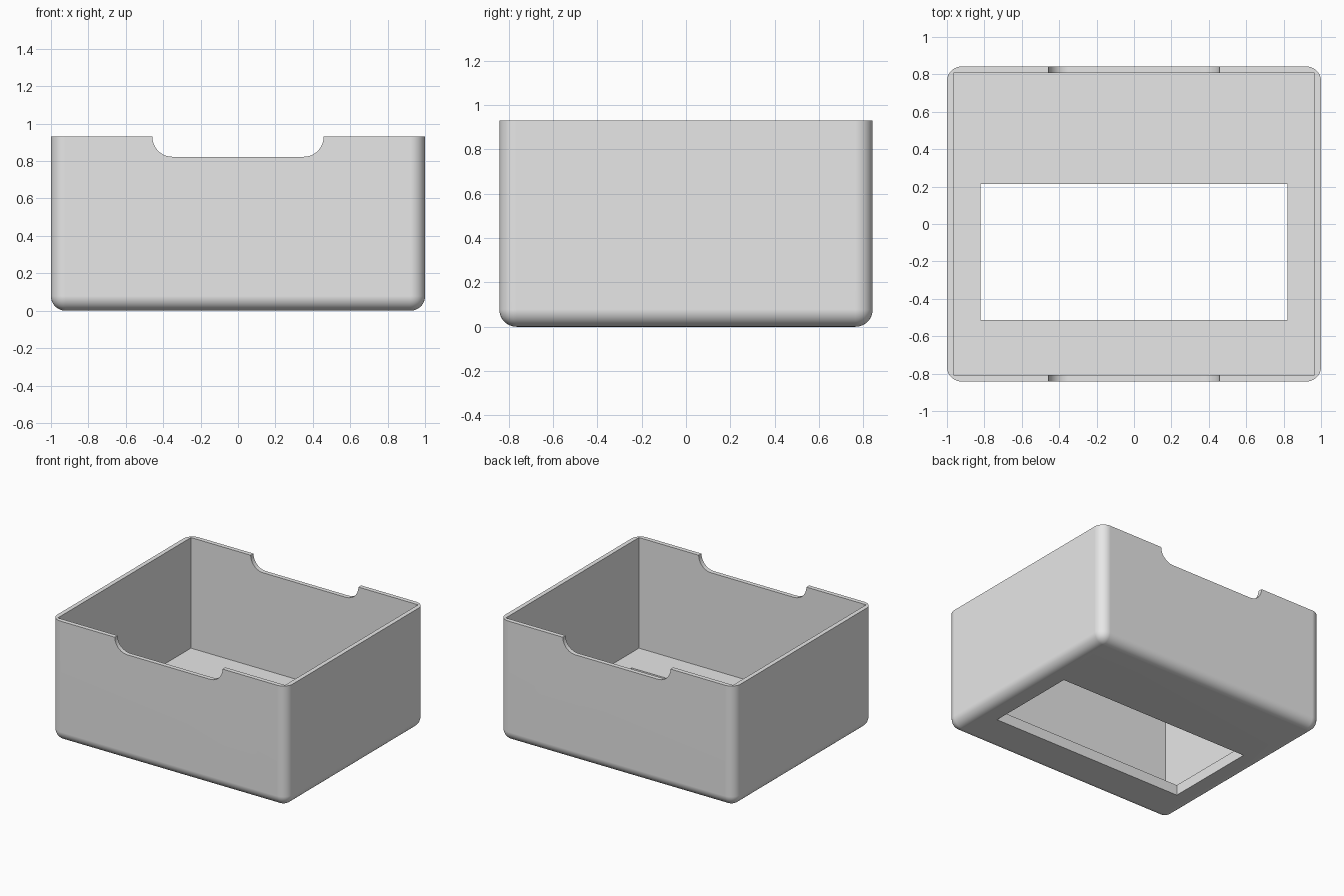
import bpy
import bmesh
from math import pi, sin, cos, radians

if "Cube" in bpy.data.objects:
    bpy.data.objects.remove(bpy.data.objects["Cube"], do_unlink=True)

HALF_X, HALF_Y, HEIGHT = 1.0, 0.842, 0.93
WALL, FLOOR, FILLET = 0.034, 0.08, 0.078
NOTCH_HALF, NOTCH_DEPTH = 0.458, 0.107

grey = bpy.data.materials.new("light_grey")
grey.use_nodes = True
grey.diffuse_color = (0.8, 0.8, 0.8, 1)
grey.node_tree.nodes["Principled BSDF"].inputs["Base Color"].default_value = (0.8, 0.8, 0.8, 1)


def add_object(name, bm):
    bmesh.ops.recalc_face_normals(bm, faces=bm.faces)
    mesh = bpy.data.meshes.new(name)
    bm.to_mesh(mesh)
    bm.free()
    mesh.materials.append(grey)
    obj = bpy.data.objects.new(name, mesh)
    bpy.context.collection.objects.link(obj)
    return obj


def block(x0, x1, y0, y1, z0, z1):
    bm = bmesh.new()
    bmesh.ops.create_cube(bm, size=1)
    for v in bm.verts:
        v.co = (x1 if v.co.x > 0 else x0, y1 if v.co.y > 0 else y0, z1 if v.co.z > 0 else z0)
    return bm


# Outer body, rounded on the upright and bottom edges
bm = block(-HALF_X, HALF_X, -HALF_Y, HALF_Y, 0, HEIGHT)
rounded = [e for e in bm.edges if min(v.co.z for v in e.verts) < 0.01]
bmesh.ops.bevel(bm, geom=rounded, offset=FILLET, segments=10, profile=0.5, affect='EDGES')
box = add_object("open_box", bm)

# Cavity and floor window
inner_x, inner_y = HALF_X - WALL, HALF_Y - WALL
cavity = add_object("cavity_cutter", block(-inner_x, inner_x, -inner_y, inner_y, FLOOR, HEIGHT + 0.2))
window = add_object("window_cutter", block(-0.82, 0.82, -0.512, 0.214, -0.2, FLOOR + 0.1))

# Finger notch with rounded lower corners, through front and back walls
right = [(NOTCH_HALF, HEIGHT + 0.2)]
for i in range(13):
    a = pi / 2 * i / 12
    right.append((NOTCH_HALF - NOTCH_DEPTH * (1 - cos(a)), HEIGHT - NOTCH_DEPTH * sin(a)))
outline = right + [(-x, z) for x, z in reversed(right)]
bm = bmesh.new()
face = bm.faces.new([bm.verts.new((x, -1, z)) for x, z in outline])
extruded = bmesh.ops.extrude_face_region(bm, geom=[face])["geom"]
bmesh.ops.translate(bm, vec=(0, 2, 0), verts=[g for g in extruded if isinstance(g, bmesh.types.BMVert)])
notch = add_object("notch_cutter", bm)

# Cut the box
bpy.ops.object.select_all(action='DESELECT')
box.select_set(True)
bpy.context.view_layer.objects.active = box
for cutter in (cavity, window, notch):
    cutter.hide_render = True
    mod = box.modifiers.new("cut", 'BOOLEAN')
    mod.operation, mod.solver, mod.object = 'DIFFERENCE', 'EXACT', cutter
    bpy.ops.object.modifier_apply(modifier=mod.name)
    bpy.data.objects.remove(cutter, do_unlink=True)

# Smooth fillets, flat walls
bpy.ops.object.shade_smooth_by_angle(angle=radians(30))
normals = box.modifiers.new("flat_walls", 'WEIGHTED_NORMAL')
normals.keep_sharp = True
